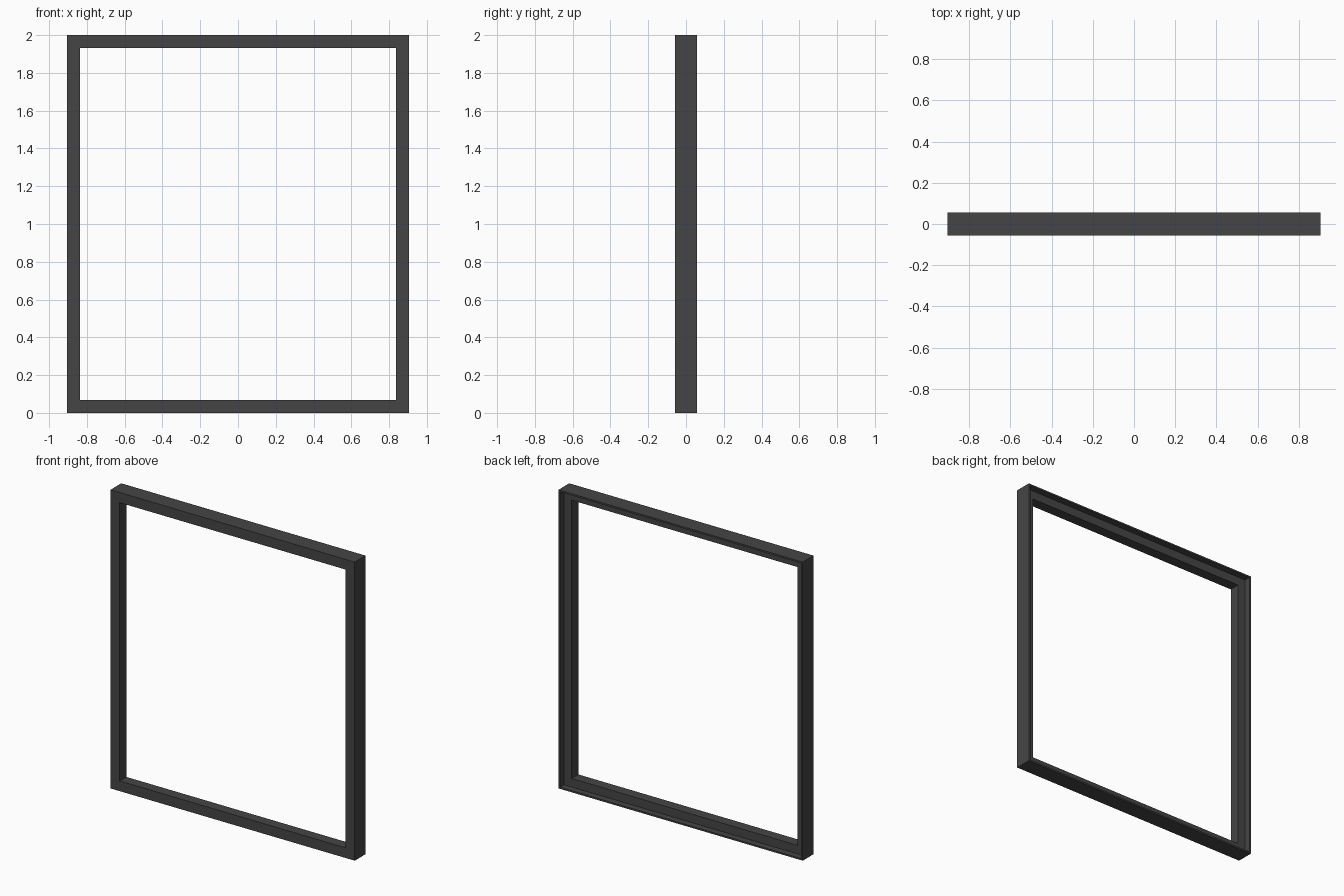
import bpy, bmesh

if "Cube" in bpy.data.objects:
    bpy.data.objects.remove(bpy.data.objects["Cube"])

W, H, D = 0.905, 2.0, 0.057      # half width, height, half depth
LIP, RIM, STEP = 0.068, 0.011, 0.014  # face width, rear rim width, rebate floor y

# Frame cross-section: (inset from outer edge, y), with a rear rebate
profile = [(0, -D), (LIP, -D), (LIP, STEP), (RIM, STEP), (RIM, D), (0, D)]


def corner_ring(bm, sx, top):
    """Mitred copy of the profile at one corner."""
    return [bm.verts.new((sx * (W - i), y, H - i if top else i)) for i, y in profile]


# Sweep the profile around the four corners
bm = bmesh.new()
rings = [corner_ring(bm, sx, top) for sx, top in ((-1, 0), (1, 0), (1, 1), (-1, 1))]
n = len(profile)
for k in range(4):
    a, b = rings[k], rings[(k + 1) % 4]
    for j in range(n):
        m = (j + 1) % n
        bm.faces.new((a[j], b[j], b[m], a[m]))
bmesh.ops.recalc_face_normals(bm, faces=bm.faces)

mesh = bpy.data.meshes.new("window_frame")
bm.to_mesh(mesh)
bm.free()
frame = bpy.data.objects.new("window_frame", mesh)
bpy.context.collection.objects.link(frame)

# Dark grey finish
mat = bpy.data.materials.new("dark_grey")
mat.diffuse_color = (0.06, 0.06, 0.062, 1)
mat.use_nodes = True
mat.node_tree.nodes["Principled BSDF"].inputs["Base Color"].default_value = mat.diffuse_color
mesh.materials.append(mat)
